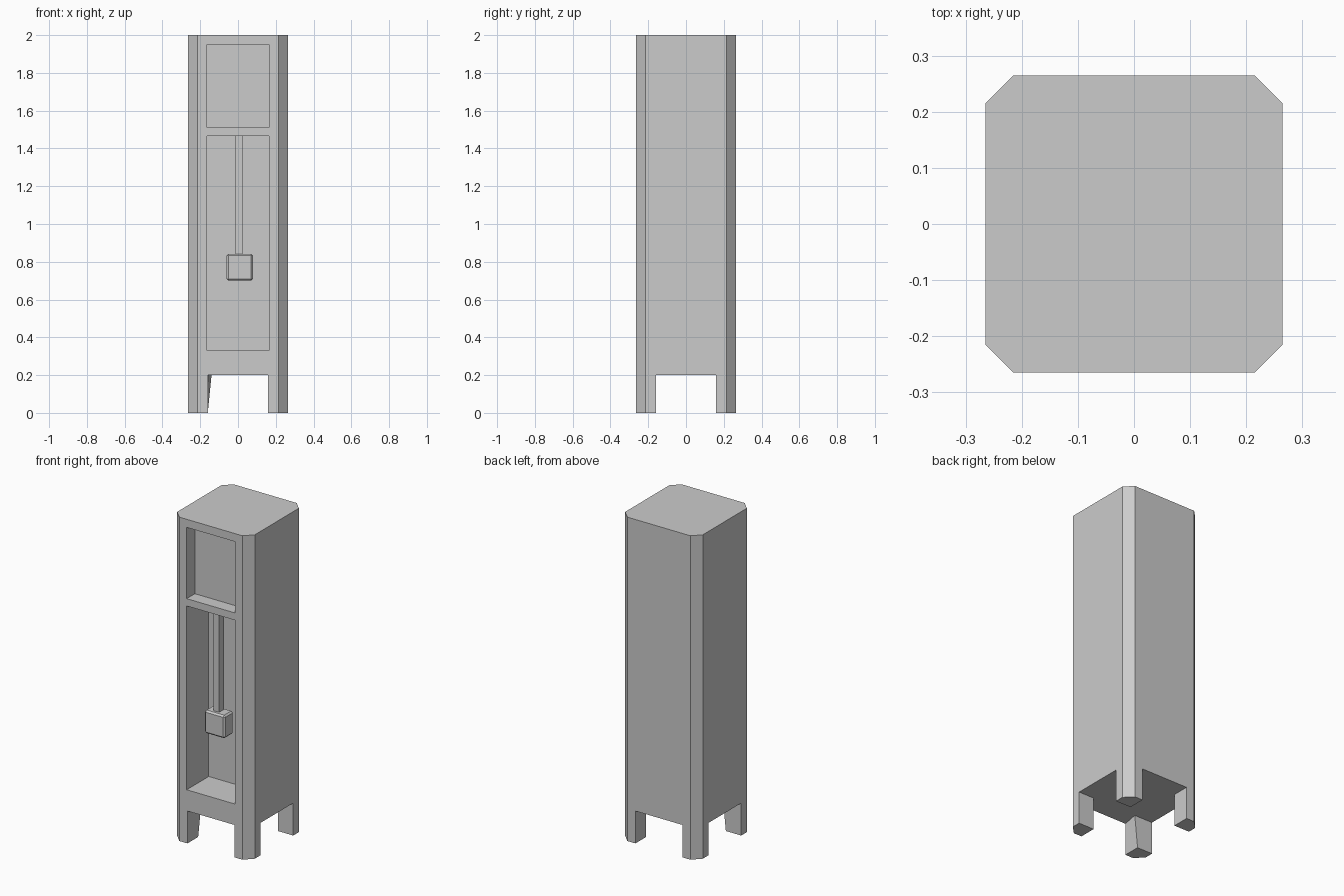
import bpy, bmesh

if "Cube" in bpy.data.objects:
    bpy.data.objects.remove(bpy.data.objects["Cube"])

W, C = 0.265, 0.05      # half width of the case, corner chamfer
IN = 0.16               # inner edge of the legs
LEG_H, TOP = 0.2, 2.0


def loft(name, bottom, top, z0, z1):
    """Solid between two outlines with equal point counts."""
    bm = bmesh.new()
    lo = [bm.verts.new((x, y, z0)) for x, y in bottom]
    hi = [bm.verts.new((x, y, z1)) for x, y in top]
    n = len(lo)
    bm.faces.new(lo[::-1])
    bm.faces.new(hi)
    for i in range(n):
        j = (i + 1) % n
        bm.faces.new((lo[i], lo[j], hi[j], hi[i]))
    bmesh.ops.recalc_face_normals(bm, faces=bm.faces)
    mesh = bpy.data.meshes.new(name)
    bm.to_mesh(mesh)
    bm.free()
    ob = bpy.data.objects.new(name, mesh)
    bpy.context.collection.objects.link(ob)
    return ob


def box(name, x0, x1, y0, y1, z0, z1):
    outline = [(x0, y0), (x1, y0), (x1, y1), (x0, y1)]
    return loft(name, outline, outline, z0, z1)


# Case with chamfered corners
K = W - C
octagon = [(-K, -W), (K, -W), (W, -K), (W, K), (K, W), (-K, W), (-W, K), (-W, -K)]
case = loft("case", octagon, octagon, LEG_H, TOP)

# Dial recess and deep pendulum chamber
recesses = [
    box("dial_recess", -0.165, 0.165, -0.4, -W + 0.08, 1.51, 1.95),
    box("pendulum_recess", -0.165, 0.165, -0.4, -W + 0.215, 0.33, 1.465),
]
bpy.context.view_layer.objects.active = case
for cutter in recesses:
    cutter.hide_render = True
    mod = case.modifiers.new(cutter.name, 'BOOLEAN')
    mod.operation = 'DIFFERENCE'
    mod.solver = 'EXACT'
    mod.object = cutter
    bpy.ops.object.modifier_apply(modifier=mod.name)
    bpy.data.objects.remove(cutter)

# Four legs; the front left one flares inward at the top
for side, sx in (("left", -1), ("right", 1)):
    for end, sy in (("front", -1), ("back", 1)):
        def outline(inner):
            pts = [(K, W), (W, K), (W, IN), (inner, IN), (IN, W)]
            return [(sx * x, sy * y) for x, y in pts]
        flare = 0.14 if (sx, sy) == (-1, -1) else IN
        loft(f"{end}_{side}_leg", outline(IN), outline(flare), 0, LEG_H)

# Pendulum
box("pendulum_rod", -0.012, 0.025, -0.22, -0.17, 0.83, 1.465)
bob = box("pendulum_bob", -0.06, 0.08, -0.245, -0.157, 0.70, 0.842)
bevel = bob.modifiers.new("bevel", 'BEVEL')
bevel.width = 0.01
bevel.segments = 1
